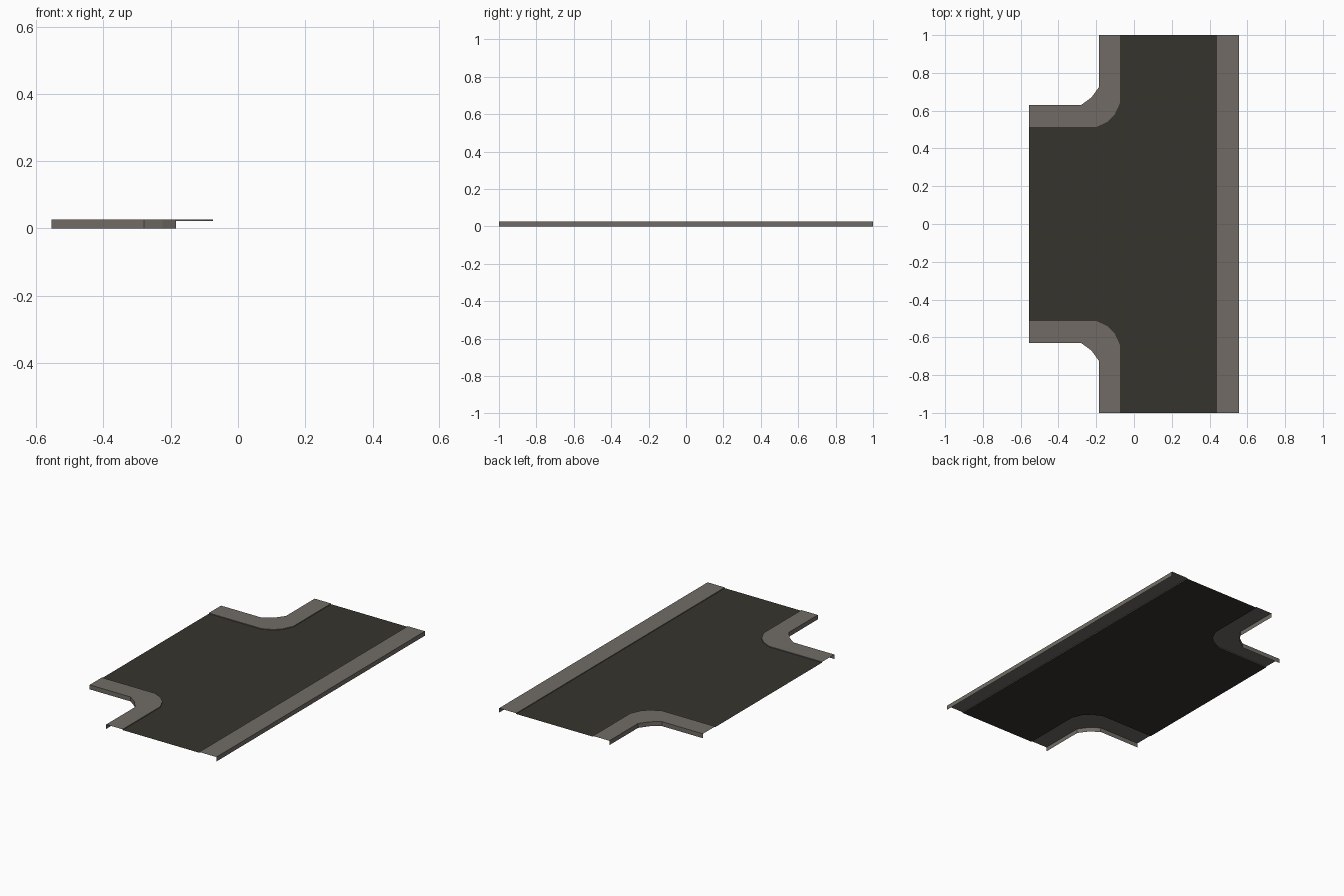
import bpy

if "Cube" in bpy.data.objects:
    bpy.data.objects.remove(bpy.data.objects["Cube"])

H, ROAD_Z = 0.027, 0.0225          # pavement height, road height
X, XI = 0.555, 0.44                # outer and inner edge of the straight pavement


def material(name, rgb):
    m = bpy.data.materials.new(name)
    m.diffuse_color = (*rgb, 1)
    m.use_nodes = True
    m.node_tree.nodes["Principled BSDF"].inputs["Base Color"].default_value = m.diffuse_color
    return m


stone = material("pavement_grey", (0.165, 0.148, 0.130))
tarmac = material("road_dark", (0.036, 0.034, 0.026))


def make_object(name, verts, faces, mat):
    me = bpy.data.meshes.new(name)
    me.from_pydata(verts, [], faces)
    me.materials.append(mat)
    ob = bpy.data.objects.new(name, me)
    bpy.context.collection.objects.link(ob)
    return ob


def pavement(name, outer, inner, flip=False):
    """Open shell: flat top, outer wall to the ground, low kerb to the road.
    Paths run so that the ring outer + reversed inner is counter-clockwise."""
    n, k = len(outer), len(inner)
    v = [(x, y, H) for x, y in outer] + [(x, y, H) for x, y in inner]
    v += [(x, y, 0) for x, y in outer] + [(x, y, ROAD_Z) for x, y in inner]
    f = [list(range(n)) + list(range(n + k - 1, n - 1, -1))]
    f += [[i, i + n + k, i + n + k + 1, i + 1] for i in range(n - 1)]
    f += [[i, i + 1, i + 1 + n + k, i + n + k] for i in range(n, n + k - 1)]
    if flip:
        f = [q[::-1] for q in f]
    return make_object(name, v, f, stone)


# Corner paths of the back left pavement, from the side arm to the main road
outer = [(-X, 0.63), (-0.28, 0.63), (-0.225, 0.67), (-0.185, 0.725), (-0.185, 1)]
inner = [(-X, 0.513), (-0.20, 0.513), (-0.14, 0.541), (-0.103, 0.578),
         (-0.075, 0.638), (-0.075, 1)]


def mirror(path):
    return [(x, -y) for x, y in path]


# Outer path has the pavement on its right, so the back one is flipped
pavement("corner_pavement_back", outer, inner, flip=True)
pavement("corner_pavement_front", mirror(outer), mirror(inner))
pavement("straight_pavement", [(X, -1), (X, 1)], [(XI, -1), (XI, 1)])

# Road surface filling everything between the pavements
outline = [(XI, -1), (XI, 1)] + inner[::-1] + mirror(inner)
make_object("road_surface", [(x, y, ROAD_Z) for x, y in outline],
            [list(range(len(outline)))], tarmac)
